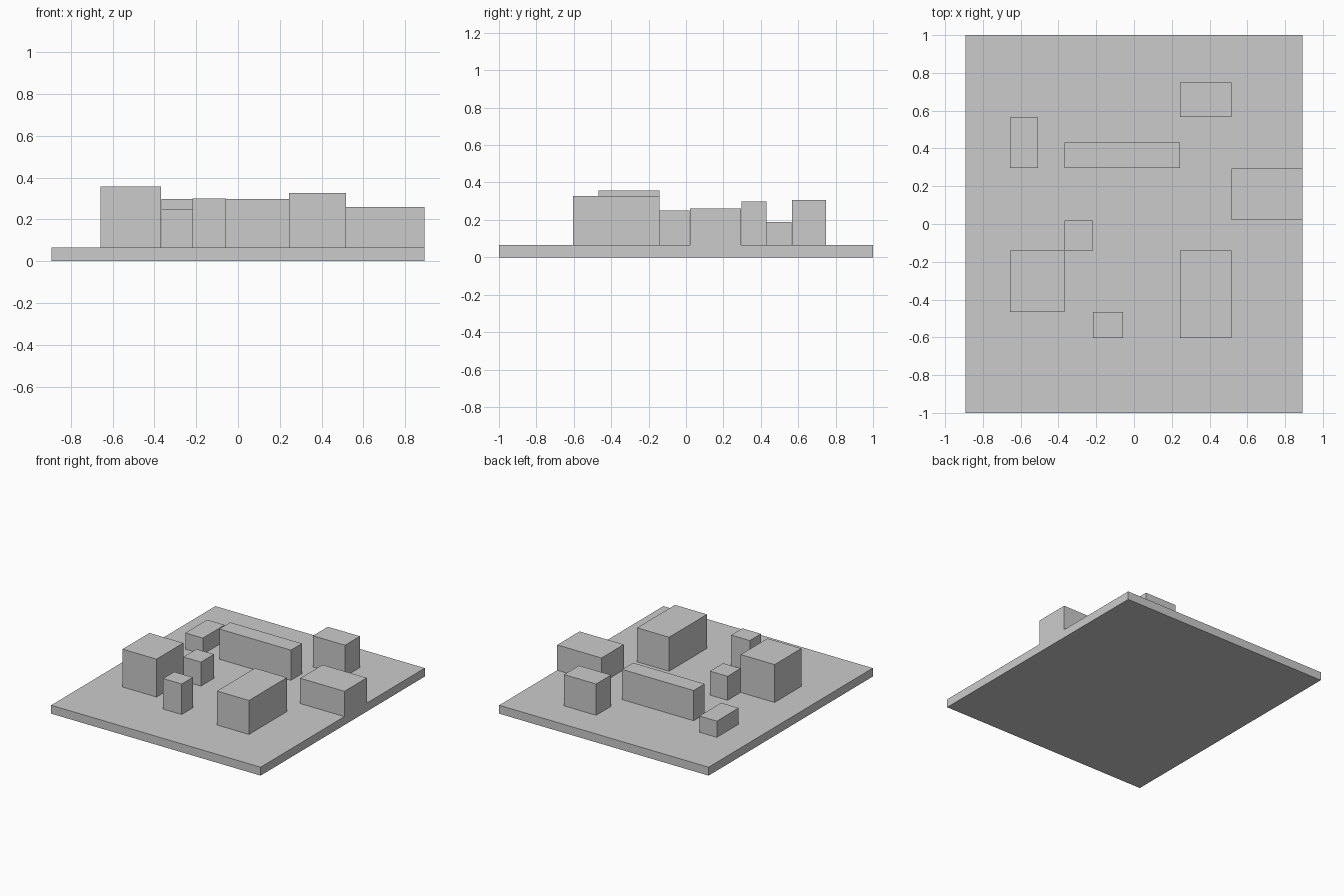
import bpy

if "Cube" in bpy.data.objects:
    bpy.data.objects.remove(bpy.data.objects["Cube"])


def box(name, x0, x1, y0, y1, z0, z1):
    """Axis-aligned box given by its extents."""
    bpy.ops.mesh.primitive_cube_add(
        size=1, location=((x0 + x1) / 2, (y0 + y1) / 2, (z0 + z1) / 2))
    obj = bpy.context.object
    obj.name = name
    obj.scale = (x1 - x0, y1 - y0, z1 - z0)
    bpy.ops.object.transform_apply(location=False, rotation=False, scale=True)
    return obj


BASE_TOP = 0.065

# Ground slab
box("base_plate", -0.893, 0.893, -1, 1, 0, BASE_TOP)

# Blocks standing on the slab: x0, x1, y0, y1, top height
blocks = {
    "back_left_low_block": (-0.657, -0.508, 0.297, 0.563, 0.19),
    "long_block": (-0.367, 0.243, 0.297, 0.431, 0.298),
    "back_right_block": (0.243, 0.516, 0.566, 0.748, 0.306),
    "right_edge_block": (0.516, 0.893, 0.021, 0.293, 0.26),
    "centre_small_block": (-0.367, -0.217, -0.141, 0.018, 0.25),
    "front_left_tall_block": (-0.657, -0.368, -0.467, -0.141, 0.357),
    "front_small_block": (-0.217, -0.058, -0.603, -0.467, 0.30),
    "front_right_block": (0.243, 0.516, -0.603, -0.141, 0.327),
}
for name, (x0, x1, y0, y1, top) in blocks.items():
    box(name, x0, x1, y0, y1, BASE_TOP, top)
